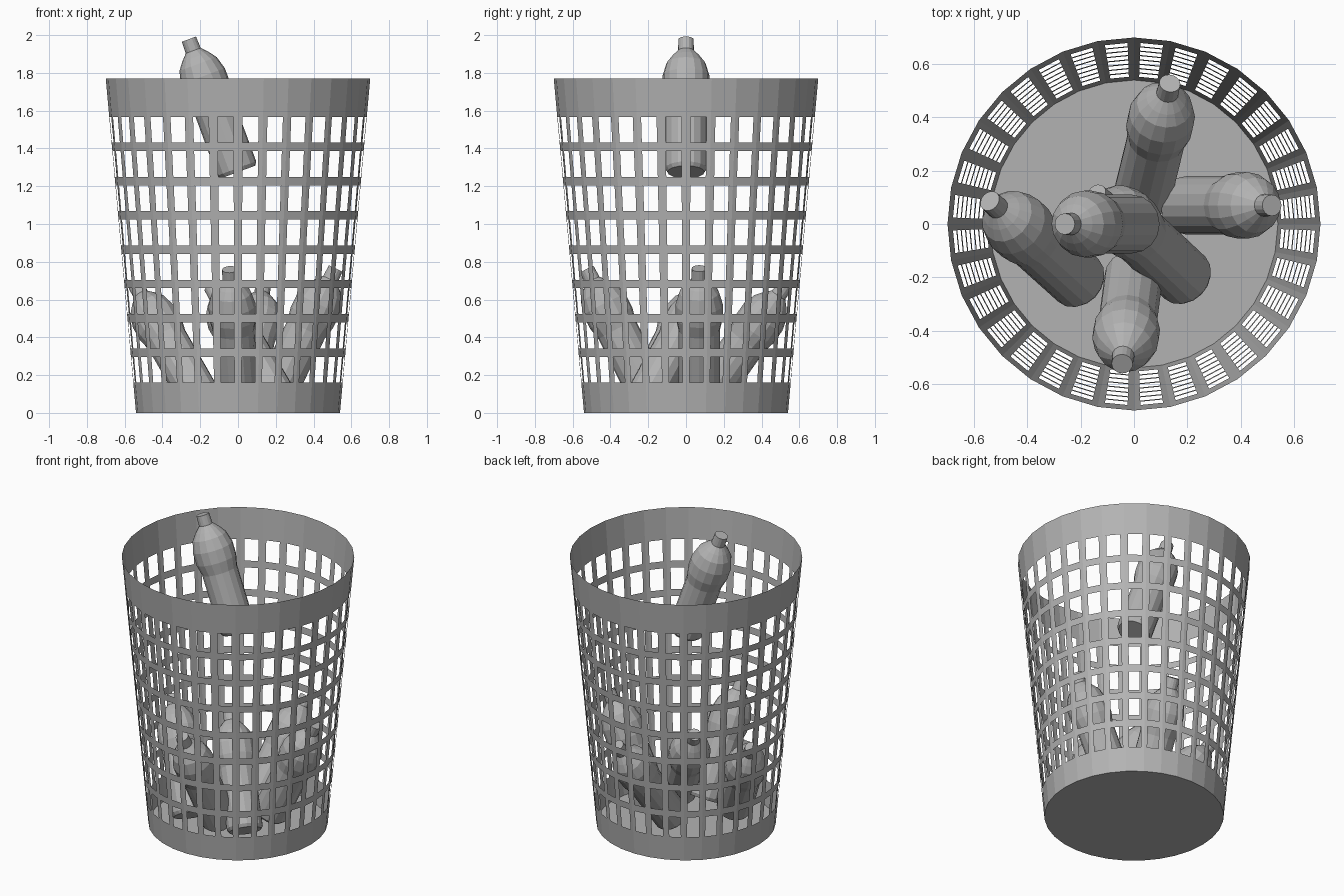
import bpy, bmesh, math
from mathutils import Vector

cube = bpy.data.objects.get("Cube")
if cube:
    bpy.data.objects.remove(cube)

grey = bpy.data.materials.new("plain_grey")
grey.use_nodes = True
colour = (0.45, 0.45, 0.45, 1)
grey.diffuse_color = colour
grey.node_tree.nodes["Principled BSDF"].inputs["Base Color"].default_value = colour


def finish(bm, name):
    bmesh.ops.remove_doubles(bm, verts=bm.verts, dist=0.0005)
    bmesh.ops.recalc_face_normals(bm, faces=bm.faces)
    mesh = bpy.data.meshes.new(name)
    bm.to_mesh(mesh)
    bm.free()
    mesh.materials.append(grey)
    obj = bpy.data.objects.new(name, mesh)
    bpy.context.collection.objects.link(obj)
    return obj


# Basket: flat panels, each with a column of rectangular holes
SIDES, HEIGHT, R_LOW, R_HIGH = 32, 1.77, 0.54, 0.70
ROWS, FIRST, PITCH, HOLE = 8, 0.16, 0.1815, 0.137
SPLITS = (0, 0.18, 0.82, 1)


def wall_point(side, u, z):
    r = R_LOW + (R_HIGH - R_LOW) * z / HEIGHT
    a, b = (math.tau * (side + k) / SIDES for k in (0, 1))
    p = Vector((math.cos(a), math.sin(a), 0)).lerp(Vector((math.cos(b), math.sin(b), 0)), u) * r
    p.z = z
    return p


levels = [0]
for row in range(ROWS):
    levels += [FIRST + row * PITCH, FIRST + row * PITCH + HOLE]
levels.append(HEIGHT)

bm = bmesh.new()
for side in range(SIDES):
    for i in range(len(levels) - 1):
        for c in range(3):
            if i % 2 == 1 and c == 1:
                continue
            corners = ((c, i), (c + 1, i), (c + 1, i + 1), (c, i + 1))
            bm.faces.new([bm.verts.new(wall_point(side, SPLITS[u], levels[z])) for u, z in corners])
# Basket floor
bm.faces.new([bm.verts.new(wall_point(s, u, 0)) for s in range(SIDES) for u in SPLITS[:3]])
finish(bm, "basket")

# Bottle: (radius, height) profile spun around its axis
PROFILE = [(0, 0), (0.098, 0), (0.11, 0.02), (0.11, 0.39), (0.125, 0.46), (0.125, 0.54),
           (0.105, 0.61), (0.075, 0.65), (0.042, 0.685), (0.04, 0.75), (0, 0.75)]


def bottle(name, base, tip):
    bm = bmesh.new()
    verts = [bm.verts.new((r, 0, z)) for r, z in PROFILE]
    edges = [bm.edges.new(pair) for pair in zip(verts, verts[1:])]
    bmesh.ops.spin(bm, geom=verts + edges, cent=(0, 0, 0), axis=(0, 0, 1),
                   angle=math.tau, steps=16)
    obj = finish(bm, name)
    obj.location = base
    axis = Vector(tip) - Vector(base)
    obj.rotation_mode = 'QUATERNION'
    obj.rotation_quaternion = Vector((0, 0, 1)).rotation_difference(axis)


bottle("top_bottle", (0, 0, 1.275), (-0.262, 0, 1.985))
bottle("right_leaning_bottle", (0.19, 0.07, 0.09), (0.52, 0.07, 0.77))
bottle("front_bottle", (0, -0.19, 0.09), (-0.045, -0.53, 0.77))
bottle("back_bottle", (0.03, 0.1, 0.07), (0.135, 0.53, 0.68))
bottle("left_leaning_bottle", (-0.2, -0.22, 0.08), (-0.545, 0.09, 0.68))
bottle("middle_bottle", (0.2, -0.21, 0.08), (-0.15, 0.12, 0.68))
